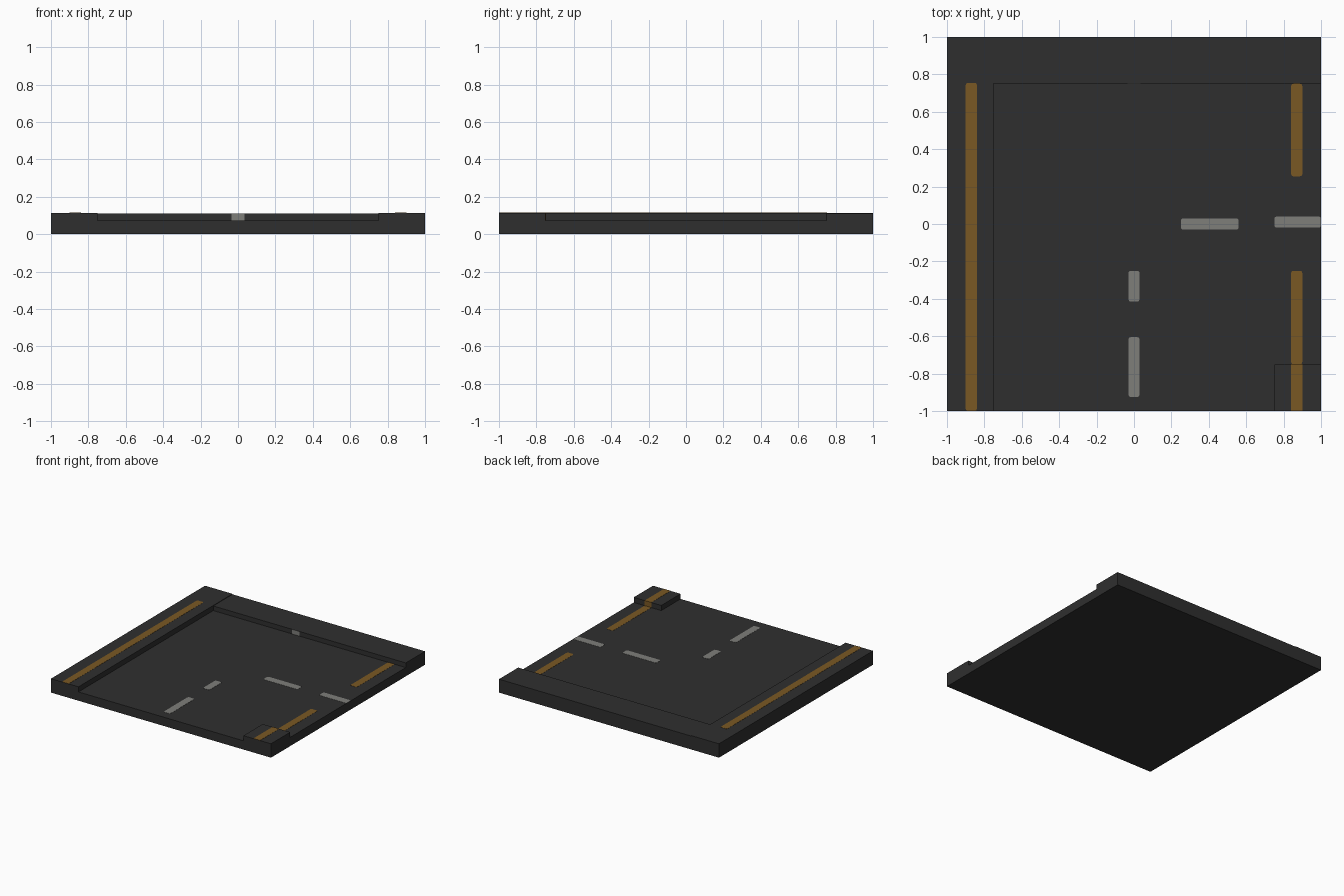
import bpy, bmesh, math

if "Cube" in bpy.data.objects:
    bpy.data.objects.remove(bpy.data.objects["Cube"])


def material(name, rgb):
    m = bpy.data.materials.new(name)
    m.diffuse_color = (*rgb, 1)
    m.use_nodes = True
    m.node_tree.nodes["Principled BSDF"].inputs["Base Color"].default_value = m.diffuse_color
    return m


ASPHALT = material("asphalt", (0.028, 0.028, 0.028))
AMBER = material("amber_paint", (0.195, 0.098, 0.017))
WHITE = material("white_paint", (0.21, 0.21, 0.195))

BASE, LOW, HIGH = 0.072, 0.11, 0.114   # road, back ledge and side ledge heights
PAINT = 0.0012                         # paint thickness


def finish(name, bm, mat):
    bmesh.ops.recalc_face_normals(bm, faces=bm.faces[:])
    me = bpy.data.meshes.new(name)
    bm.to_mesh(me)
    bm.free()
    me.materials.append(mat)
    ob = bpy.data.objects.new(name, me)
    bpy.context.collection.objects.link(ob)
    return ob


def prism(name, outline, z0, z1, mat):
    """Extrude a flat outline upwards."""
    bm = bmesh.new()
    face = bm.faces.new([bm.verts.new((x, y, z0)) for x, y in outline])
    top = bmesh.ops.extrude_face_region(bm, geom=[face])["geom"]
    bmesh.ops.translate(bm, vec=(0, 0, z1 - z0),
                        verts=[v for v in top if isinstance(v, bmesh.types.BMVert)])
    return finish(name, bm, mat)


def rect(x0, x1, y0, y1):
    return [(x0, y0), (x1, y0), (x1, y1), (x0, y1)]


def stripe(name, x0, x1, y0, y1, z, mat, r=0.012):
    """Thin painted plate with softened corners."""
    pts = []
    for cx, cy, start in ((x1 - r, y1 - r, 0), (x0 + r, y1 - r, 90),
                          (x0 + r, y0 + r, 180), (x1 - r, y0 + r, 270)):
        for k in range(3):
            a = math.radians(start + 45 * k)
            pts.append((cx + r * math.cos(a), cy + r * math.sin(a)))
    return prism(name, pts, z, z + PAINT, mat)


# Slab with raised ledges left, back and at the front right corner
prism("road_base", rect(-1, 1, -1, 1), 0, BASE, ASPHALT)
prism("left_ledge", rect(-1, -0.75, -1, 1), BASE, HIGH, ASPHALT)
prism("back_ledge", rect(-0.75, 1, 0.75, 1), BASE, LOW, ASPHALT)
prism("corner_ledge", rect(0.75, 1, -1, -0.75), BASE, HIGH, ASPHALT)

# Amber edge lines
stripe("left_edge_line", -0.9, -0.84, -1, 0.755, HIGH, AMBER)
stripe("right_edge_line_back", 0.84, 0.9, 0.255, 0.75, BASE, AMBER)
stripe("right_edge_line_front", 0.84, 0.9, -0.75, -0.25, BASE, AMBER)
stripe("corner_edge_line", 0.84, 0.9, -1, -0.75, HIGH, AMBER, 0.001)
prism("corner_step_line", rect(0.84, 0.9, -0.75, -0.75 + PAINT), BASE, HIGH, AMBER)

# White lane dashes
for i, (x0, x1, y0, y1) in enumerate(((0.25, 0.56, -0.03, 0.03),
                                      (0.75, 1.0, -0.02, 0.04),
                                      (-0.03, 0.03, -0.415, -0.25),
                                      (-0.03, 0.03, -0.925, -0.605))):
    stripe(f"lane_dash_{i + 1}", x0, x1, y0, y1, BASE, WHITE)
prism("back_step_dash", rect(-0.034, 0.034, 0.75 - PAINT, 0.75), BASE, LOW, WHITE)
